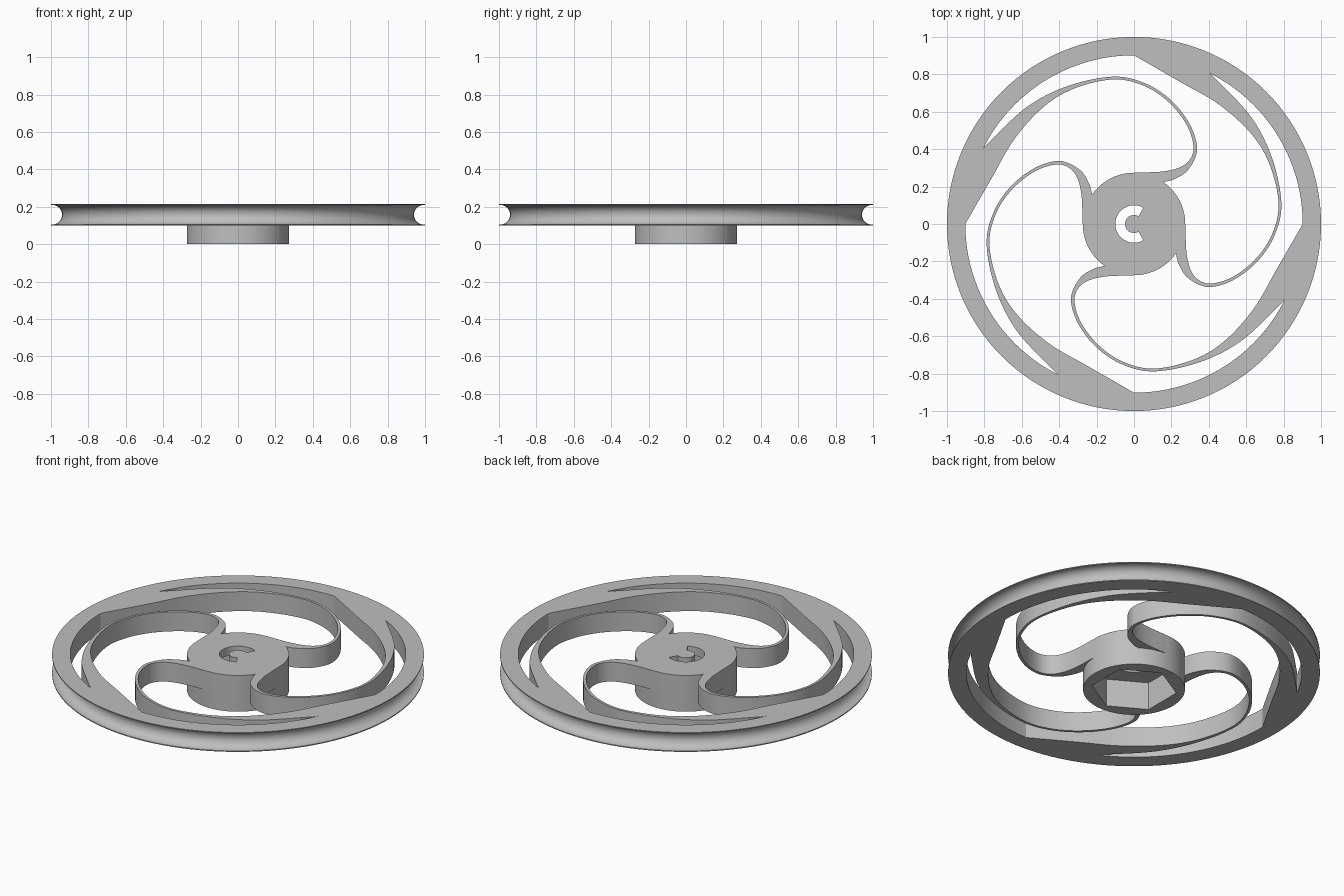
import bpy, bmesh
from math import cos, sin, pi, radians
from mathutils import Vector, Matrix

cube = bpy.data.objects.get("Cube")
if cube:
    bpy.data.objects.remove(cube, do_unlink=True)

BOTTOM, TOP = 0.10, 0.215
RIM_INNER, HUB_R = 0.902, 0.274

grey = bpy.data.materials.new("light_grey")
grey.use_nodes = True
colour = (0.52, 0.52, 0.52, 1)
grey.diffuse_color = colour
grey.node_tree.nodes["Principled BSDF"].inputs["Base Color"].default_value = colour


def finish(bm, name):
    """Turn a bmesh into a named grey object."""
    bmesh.ops.recalc_face_normals(bm, faces=bm.faces)
    mesh = bpy.data.meshes.new(name)
    bm.to_mesh(mesh)
    bm.free()
    mesh.materials.append(grey)
    obj = bpy.data.objects.new(name, mesh)
    bpy.context.collection.objects.link(obj)
    return obj


def prism(name, outline, z0, z1, turn=0):
    """Extrude a flat outline from z0 to z1."""
    bm = bmesh.new()
    face = bm.faces.new([bm.verts.new((x, y, z0)) for x, y in outline])
    ext = bmesh.ops.extrude_face_region(bm, geom=[face])["geom"]
    verts = [v for v in ext if isinstance(v, bmesh.types.BMVert)]
    bmesh.ops.translate(bm, vec=(0, 0, z1 - z0), verts=verts)
    bm.transform(Matrix.Rotation(turn, 4, 'Z'))
    return finish(bm, name)


def arc(r, start, end, steps):
    """Points on a circle, angles in degrees."""
    angles = [radians(start + (end - start) * i / steps) for i in range(steps + 1)]
    return [(r * cos(a), r * sin(a)) for a in angles]


def smooth_path(points, steps=8):
    """Smooth curve through the points."""
    p = [Vector(q) for q in points]
    p = [2 * p[0] - p[1]] + p + [2 * p[-1] - p[-2]]
    out = []
    for a, b, c, d in zip(p, p[1:], p[2:], p[3:]):
        for i in range(steps):
            t = i / steps
            out.append(0.5 * (2 * b + (c - a) * t + (2 * a - 5 * b + 4 * c - d) * t ** 2
                              + (3 * b - a - 3 * c + d) * t ** 3))
    return [tuple(q) for q in out] + [tuple(points[-1])]


def cut(target, cutter):
    """Subtract a cutter and delete it."""
    mod = target.modifiers.new("cut", 'BOOLEAN')
    mod.operation, mod.solver, mod.object = 'DIFFERENCE', 'EXACT', cutter
    cutter.hide_render = True
    bpy.context.view_layer.objects.active = target
    bpy.ops.object.modifier_apply(modifier=mod.name)
    bpy.data.objects.remove(cutter, do_unlink=True)


# Rim: lathed band with a round groove around the outside
mid = (BOTTOM + TOP) / 2
groove = [(0.993 - 0.052 * sin(pi * i / 16), mid - 0.052 * cos(pi * i / 16)) for i in range(17)]
profile = [(RIM_INNER, BOTTOM), (1, BOTTOM), (1, mid - 0.052)] + groove
profile += [(1, mid + 0.052), (1, TOP), (RIM_INNER, TOP)]
bm = bmesh.new()
sides = 128
rings = [[bm.verts.new((r * cos(a), r * sin(a), z)) for r, z in profile]
         for a in (2 * pi * i / sides for i in range(sides))]
for i, ring in enumerate(rings):
    following = rings[(i + 1) % sides]
    for j in range(len(profile)):
        k = (j + 1) % len(profile)
        bm.faces.new((ring[j], following[j], following[k], ring[k]))
parts = [finish(bm, "grooved_rim")]

# Spring arms: wedge at the rim thinning to a curl that joins the hub
outer = smooth_path([(0.318, 0.846), (0.39, 0.815), (0.46, 0.752), (0.63, 0.567), (0.738, 0.353),
                     (0.788, 0.112), (0.752, -0.06), (0.66, -0.2), (0.53, -0.3), (0.397, -0.337),
                     (0.29, -0.29), (0.24, -0.215), (0.222, -0.15)])
inner = smooth_path([(0, RIM_INNER), (0.25, 0.758), (0.45, 0.642), (0.62, 0.49), (0.722, 0.326),
                     (0.773, 0.112), (0.738, -0.055), (0.648, -0.189), (0.523, -0.285),
                     (0.40, -0.318), (0.32, -0.275), (0.283, -0.17), (HUB_R, 0)])
arm = arc(0.915, 90, 69.5, 6) + outer + arc(0.255, -34, 0, 6) + inner[::-1]
for i in range(4):
    parts.append(prism(f"spring_arm_{i + 1}", arm, BOTTOM, TOP, i * pi / 2))

# Hub: round boss with a hexagonal pocket below and a C-shaped slot on top
hub = prism("hub", arc(HUB_R, 0, 360, 96)[:-1], 0, TOP)
cut(hub, prism("hex_cutter", arc(0.23, 30, 390, 6)[:-1], -0.1, 0.165))
cut(hub, prism("slot_cutter", arc(0.1, 60, 300, 32) + arc(0.048, 300, 60, 32), 0.12, 0.3))
parts.append(hub)

# Smooth the curved walls, keep the corners sharp
bpy.ops.object.select_all(action='DESELECT')
for obj in parts:
    obj.select_set(True)
bpy.context.view_layer.objects.active = hub
bpy.ops.object.shade_smooth_by_angle(angle=radians(30))
